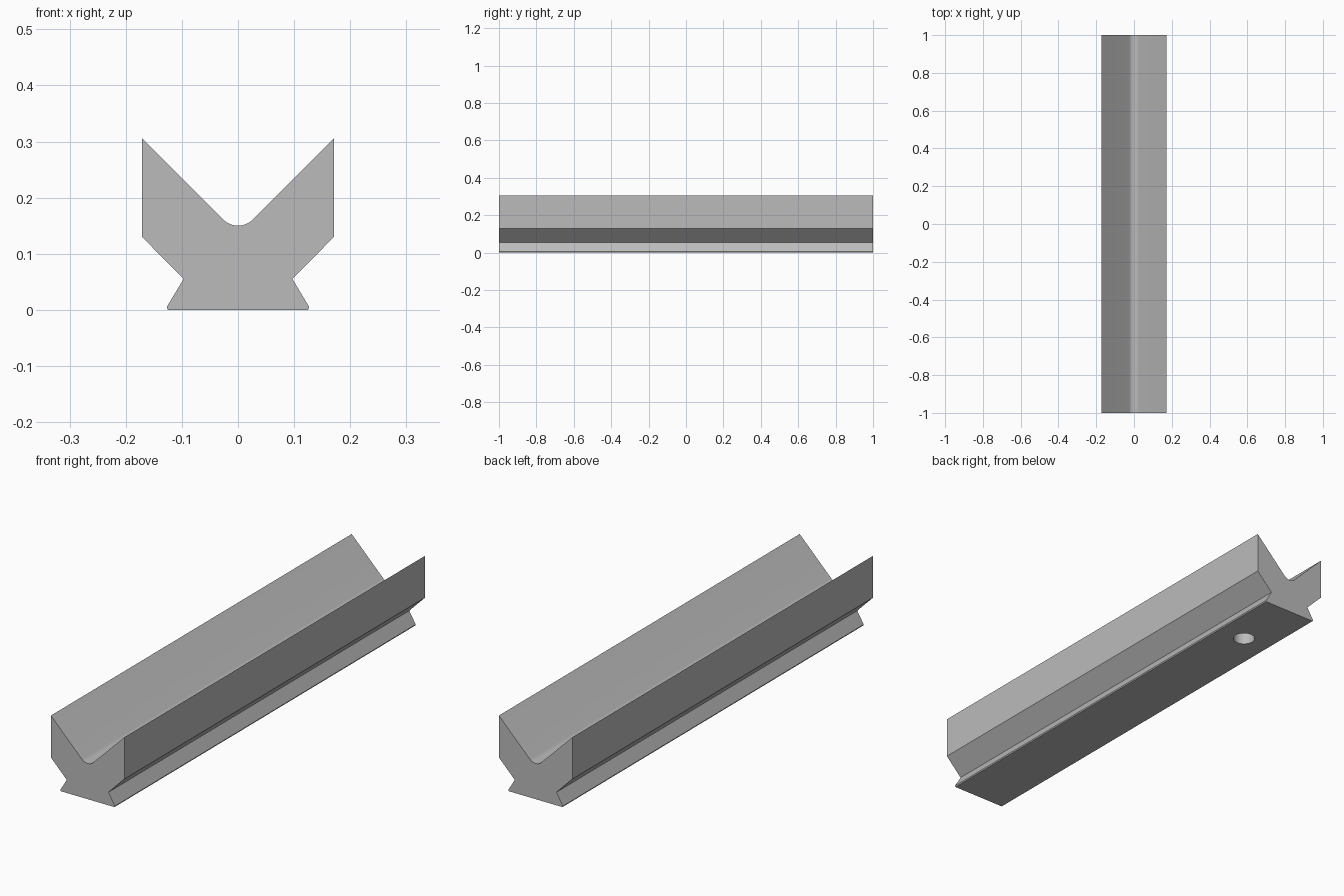
import bpy, bmesh, math
from mathutils import Matrix

if "Cube" in bpy.data.objects:
    bpy.data.objects.remove(bpy.data.objects["Cube"])

LENGTH = 2.0
HOLE_Y, HOLE_R = 0.707, 0.044

grey = bpy.data.materials.new("plain grey")
grey.diffuse_color = (0.5, 0.5, 0.5, 1)
grey.use_nodes = True
grey.node_tree.nodes["Principled BSDF"].inputs["Base Color"].default_value = grey.diffuse_color


def finish(name, bm):
    bmesh.ops.recalc_face_normals(bm, faces=bm.faces[:])
    mesh = bpy.data.meshes.new(name)
    bm.to_mesh(mesh)
    bm.free()
    mesh.materials.append(grey)
    obj = bpy.data.objects.new(name, mesh)
    bpy.context.collection.objects.link(obj)
    return obj


# Right half of the cross-section: dovetail foot, waist, side, V slope
half = [(0.125, 0), (0.127, 0.005), (0.097, 0.055), (0.171, 0.130), (0.171, 0.306)]
# Rounded groove bottom, tangent to the 45 degree slopes
arc_r, arc_z, steps = 0.037, 0.187, 12
arc = []
for i in range(steps + 1):
    a = math.radians(45 - 90 * i / steps)
    arc.append((arc_r * math.sin(a), arc_z - arc_r * math.cos(a)))
profile = half + arc + [(-x, z) for x, z in reversed(half)]

# Extrude the section along y
bm = bmesh.new()
face = bm.faces.new([bm.verts.new((x, -LENGTH / 2, z)) for x, z in profile])
ext = bmesh.ops.extrude_face_region(bm, geom=[face])
bmesh.ops.translate(bm, vec=(0, LENGTH, 0),
                    verts=[v for v in ext["geom"] if isinstance(v, bmesh.types.BMVert)])
rail = finish("v_groove_rail", bm)

# Blind drilled hole in the underside, with a conical tip
bm = bmesh.new()
for r1, r2, z0, z1 in [(HOLE_R, HOLE_R, -0.05, 0.09)]:
    bmesh.ops.create_cone(bm, cap_ends=True, segments=40, radius1=r1, radius2=r2,
                          depth=z1 - z0,
                          matrix=Matrix.Translation((0, HOLE_Y, (z0 + z1) / 2)))
top = max(bm.faces, key=lambda f: f.calc_center_median().z)
tip = bmesh.ops.poke(bm, faces=[top])["verts"][0]
tip.co.z += 0.025
drill = finish("drill_cutter", bm)
drill.hide_render = True
drill.hide_set(True)

cut = rail.modifiers.new("drilled hole", 'BOOLEAN')
cut.operation = 'DIFFERENCE'
cut.solver = 'EXACT'
cut.object = drill

# Apply the cut, then smooth only the rounded groove and hole wall
bpy.context.view_layer.objects.active = rail
rail.select_set(True)
bpy.ops.object.modifier_apply(modifier=cut.name)
bpy.ops.object.shade_smooth_by_angle(angle=math.radians(20))
